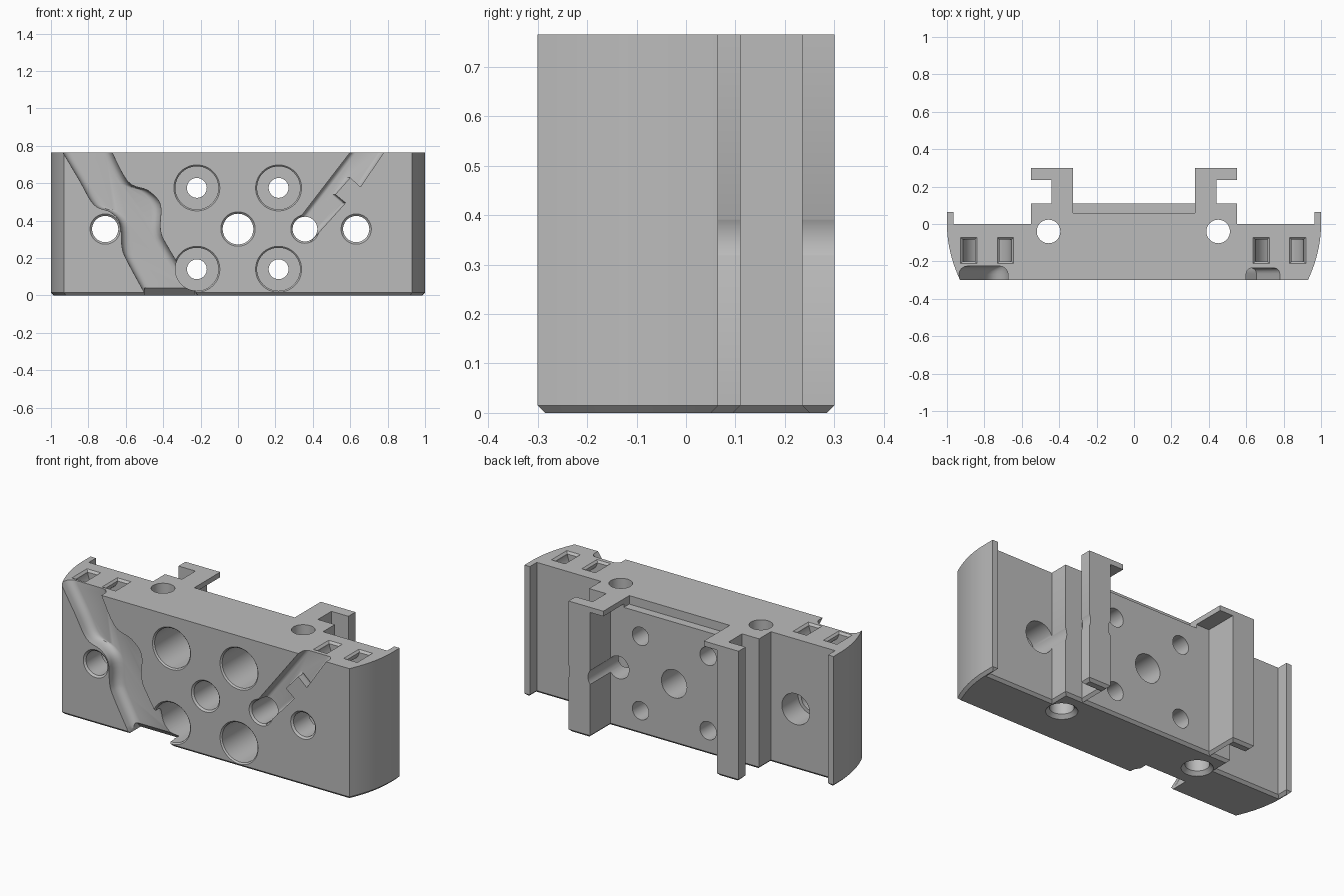
import bpy, bmesh, math
from mathutils import Matrix, Vector

cube = bpy.data.objects.get("Cube")
if cube:
    bpy.data.objects.remove(cube)

TOP, FRONT, BACK = 0.765, -0.3, 0.3
grey = bpy.data.materials.new("plain grey")
grey.use_nodes = True
colour = (0.5, 0.5, 0.5, 1)
grey.diffuse_color = colour
grey.node_tree.nodes["Principled BSDF"].inputs["Base Color"].default_value = colour


def add_object(name, bm):
    bmesh.ops.recalc_face_normals(bm, faces=bm.faces)
    mesh = bpy.data.meshes.new(name)
    bm.to_mesh(mesh)
    bm.free()
    mesh.materials.append(grey)
    ob = bpy.data.objects.new(name, mesh)
    bpy.context.collection.objects.link(ob)
    return ob


def loft(layers):
    """Closed solid through rings with equal point counts."""
    bm = bmesh.new()
    rings = [[bm.verts.new(p) for p in layer] for layer in layers]
    for a, b in zip(rings, rings[1:]):
        for i in range(len(a)):
            bm.faces.new((a[i - 1], a[i], b[i], b[i - 1]))
    bm.faces.new(rings[0])
    bm.faces.new(rings[-1])
    return bm


def prism(points, axis, start, end):
    """Extrude an outline along x, y or z."""
    k = "xyz".index(axis)
    return loft([[(*p[:k], h, *p[k:]) for p in points] for h in (start, end)])


def rect(x0, x1, y0, y1):
    return [(x0, y0), (x1, y0), (x1, y1), (x0, y1)]


def combine(bm, operation="DIFFERENCE"):
    """Subtract a shape from the body, or join it on."""
    tool = add_object("tool", bm)
    tool.hide_render = True
    mod = body.modifiers.new("combine", "BOOLEAN")
    mod.operation, mod.solver, mod.object = operation, "EXACT", tool
    bpy.ops.object.modifier_apply(modifier=mod.name)
    bpy.data.objects.remove(tool)


def bore(x, other, axis, profile):
    """Round stepped hole along y or z from (position, radius) pairs."""
    layers = []
    for h, r in profile:
        ring = [(x + r * math.cos(a), other + r * math.sin(a))
                for a in (math.tau * i / 48 for i in range(48))]
        layers.append([(u, h, v) if axis == "y" else (u, v, h) for u, v in ring])
    combine(loft(layers))


def channel(left, right, floor, radius):
    """Groove in the front face with rounded floor corners."""
    layers = [[(x, -0.4, z) for x, z in left + right[::-1]]]
    for i in range(5):
        a = math.pi / 2 * i / 4
        y = floor - radius * (1 - math.sin(a))
        d = radius * (1 - math.cos(a))
        layers.append([(x + d, y, z) for x, z in left] + [(x - d, y, z) for x, z in right[::-1]])
    combine(loft(layers))


def smooth_path(points, steps=5):
    """Round a path with a Catmull-Rom curve."""
    pts = [Vector(p) for p in points]
    pts = [pts[0]] + pts + [pts[-1]]
    out = []
    for a, b, c, d in zip(pts, pts[1:], pts[2:], pts[3:]):
        for i in range(steps):
            t = i / steps
            out.append(0.5 * (2 * b + (c - a) * t + (2 * a - 5 * b + 4 * c - d) * t * t
                              + (3 * b - a - 3 * c + d) * t ** 3))
    return out + [pts[-1]]


# Body: plan outline with curved ends and two hooked rails, chamfered below
half = [(1 - 0.07 * (1 - i / 10) ** 2, FRONT + 0.03 * i) for i in range(11)]
half += [(1, 0.065), (0.965, 0.065), (0.965, 0), (0.55, 0), (0.55, 0.11), (0.44, 0.11),
         (0.44, 0.235), (0.55, 0.235), (0.55, BACK), (0.41, BACK), (0.41, 0.11)]
bm = prism(half + [(-x, y) for x, y in reversed(half)], "z", 0, TOP)
bmesh.ops.recalc_face_normals(bm, faces=bm.faces)
rim = [e for e in bm.edges if all(v.co.z < 0.001 for v in e.verts)]
bmesh.ops.bevel(bm, geom=rim, offset=0.015, segments=1, affect="EDGES")
body = add_object("mounting_block", bm)
bpy.context.view_layer.objects.active = body
body.select_set(True)

# Wider caps on top of the rails
for side in (-1, 1):
    x0, x1 = sorted((0.325 * side, 0.425 * side))
    combine(prism(rect(x0, x1, 0.09, BACK), "z", TOP - 0.03, TOP), "UNION")

# Step along the top of the back wall
combine(prism(rect(-0.325, 0.325, 0.06, 0.2), "z", TOP - 0.05, 1))

# Wavy cable channel down the front
channel(smooth_path([(-0.957, 0.8), (-0.85, 0.62), (-0.77, 0.485), (-0.68, 0.445),
                     (-0.63, 0.385), (-0.62, 0.26), (-0.59, 0.18), (-0.47, -0.04)]),
        smooth_path([(-0.69, 0.8), (-0.59, 0.61), (-0.48, 0.56), (-0.415, 0.485),
                     (-0.415, 0.35), (-0.37, 0.25), (-0.19, -0.04)]), -0.225, 0.045)

# Sloped outlet at the foot of the channel
combine(prism([(-0.4, -0.02), (-0.165, -0.02), (-0.226, 0.041), (-0.4, 0.041)],
              "x", -0.5, -0.235))

# Straight notched channel leading to the cable hole
channel([(0.627, 0.8), (0.327, 0.41)],
        [(0.803, 0.8), (0.655, 0.58), (0.6, 0.63), (0.52, 0.54), (0.575, 0.495), (0.39, 0.29)],
        -0.235, 0.03)

# Four counterbored bolt holes
for x in (-0.22, 0.217):
    for z in (0.14, 0.575):
        bore(x, z, "y", [(-0.4, 0.123), (FRONT, 0.123), (FRONT + 0.008, 0.115),
                         (-0.03, 0.115), (-0.03, 0.053), (0.4, 0.053)])

# Centre and cable holes, then side holes widened at the back
for x, r in ((0, 0.082), (0.358, 0.066)):
    bore(x, 0.355, "y", [(-0.4, r + 0.01), (FRONT, r + 0.01), (FRONT + 0.01, r), (0.4, r)])
for x in (-0.71, 0.632):
    bore(x, 0.355, "y", [(-0.4, 0.081), (FRONT, 0.081), (FRONT + 0.01, 0.07),
                         (-0.15, 0.07), (-0.15, 0.09), (0.4, 0.09)])

# Vertical rod holes, countersunk below
for x in (-0.457, 0.45):
    bore(x, -0.04, "z", [(-0.1, 0.083), (0, 0.083), (0.02, 0.063), (1, 0.063)])

# Curved strap tunnels opening on the top, with chamfered mouths
for x in (-0.785, 0.778):
    ring = []
    for r, turn in ((0.13, 1), (0.066, -1)):
        arc = [(x + r * math.cos(math.pi * i / 16), TOP - r * math.sin(math.pi * i / 16))
               for i in range(17)]
        ring += ([(x + r, 0.9)] + arc + [(x - r, 0.9)])[::turn]
    combine(prism(ring, "y", -0.2, -0.083))
    for mid in (x - 0.098, x + 0.098):
        combine(loft([[(u, v, TOP + h) for u, v in
                       rect(mid - 0.044 - h, mid + 0.044 + h, -0.212 - h, -0.071 + h)]
                      for h in (0.01, -0.012)]))

bpy.ops.object.shade_smooth_by_angle(angle=math.radians(30))
